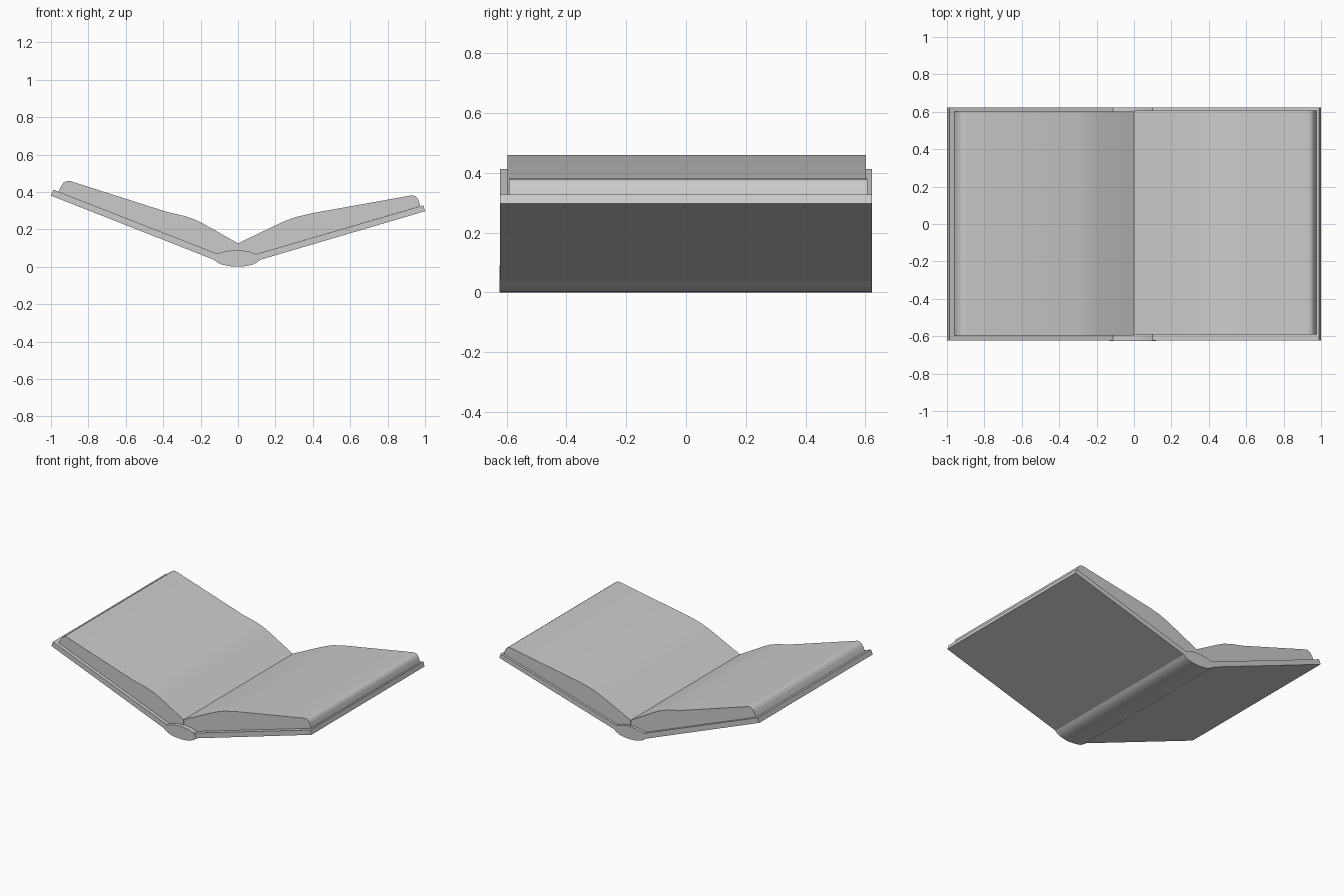
import bpy, bmesh, math

if "Cube" in bpy.data.objects:
    bpy.data.objects.remove(bpy.data.objects["Cube"])


def extrude_profile(name, points, y0, y1):
    """Extrude a closed (x, z) outline along y."""
    bm = bmesh.new()
    face = bm.faces.new([bm.verts.new((x, y0, z)) for x, z in points])
    res = bmesh.ops.extrude_face_region(bm, geom=[face])
    verts = [v for v in res["geom"] if isinstance(v, bmesh.types.BMVert)]
    bmesh.ops.translate(bm, verts=verts, vec=(0, y1 - y0, 0))
    bmesh.ops.recalc_face_normals(bm, faces=bm.faces)
    mesh = bpy.data.meshes.new(name)
    bm.to_mesh(mesh)
    bm.free()
    obj = bpy.data.objects.new(name, mesh)
    bpy.context.collection.objects.link(obj)
    bpy.context.view_layer.objects.active = obj
    bpy.ops.object.select_all(action='DESELECT')
    obj.select_set(True)
    bpy.ops.object.shade_smooth_by_angle(angle=math.radians(30))
    return obj


# Cover boards
extrude_profile("left_cover", [(-1.0, 0.38), (-0.125, 0.036), (-0.112, 0.07), (-0.987, 0.412)],
                -0.622, 0.622)
extrude_profile("right_cover", [(1.0, 0.297), (0.108, 0.034), (0.098, 0.068), (0.99, 0.328)],
                -0.622, 0.622)

# Rounded spine, shallow arch on top
arch = [(-0.112, 0.07), (-0.06, 0.084), (0, 0.089), (0.055, 0.083), (0.098, 0.068)]
belly = [(0.117, 0.037), (0.1, 0.022), (0.075, 0.01), (0.04, 0.003), (0, 0),
         (-0.045, 0.003), (-0.085, 0.011), (-0.11, 0.023), (-0.13, 0.038)]
extrude_profile("spine", arch + belly, -0.625, 0.622)

# Page blocks, curving into the gutter and rounded at the fore edge
left_top = [(0, 0.125), (-0.178, 0.226), (-0.225, 0.25), (-0.285, 0.271), (-0.38, 0.293),
            (-0.9, 0.459), (-0.917, 0.458), (-0.934, 0.448), (-0.946, 0.43), (-0.96, 0.401)]
extrude_profile("left_pages", left_top + arch[:3], -0.597, 0.602)

right_top = [(0, 0.125), (0.2, 0.221), (0.25, 0.244), (0.31, 0.266), (0.4, 0.287),
             (0.925, 0.381), (0.944, 0.379), (0.957, 0.37), (0.966, 0.355), (0.975, 0.324)]
extrude_profile("right_pages", right_top + arch[:1:-1], -0.592, 0.607)
